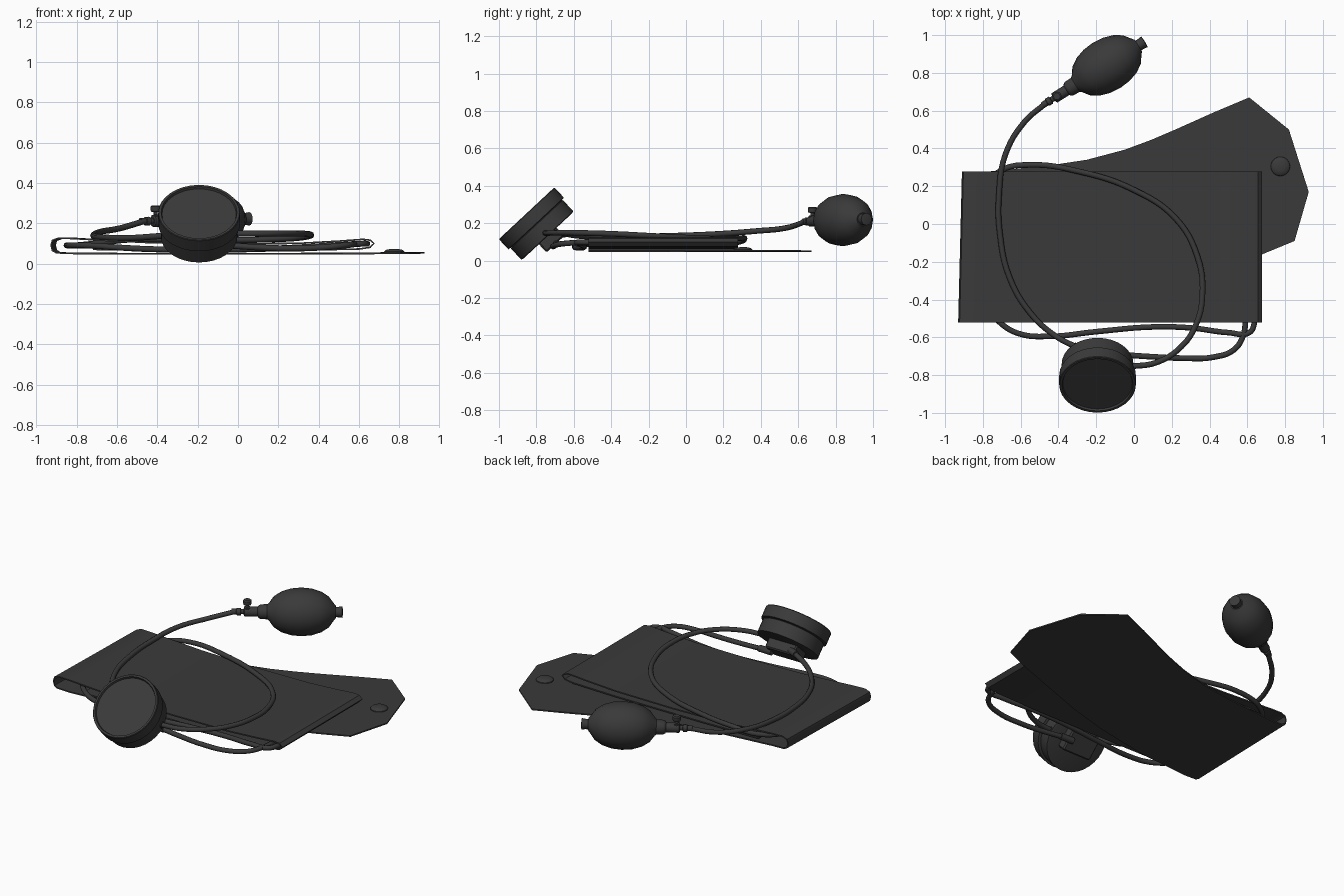
import bpy, bmesh, math
from mathutils import Matrix, Vector

if "Cube" in bpy.data.objects:
    bpy.data.objects.remove(bpy.data.objects["Cube"])

dark = bpy.data.materials.new("dark_grey")
dark.diffuse_color = (0.042, 0.042, 0.042, 1)
dark.use_nodes = True
dark.node_tree.nodes["Principled BSDF"].inputs["Base Color"].default_value = dark.diffuse_color


def add_mesh(name, bm):
    bmesh.ops.recalc_face_normals(bm, faces=bm.faces)
    me = bpy.data.meshes.new(name)
    bm.to_mesh(me)
    bm.free()
    ob = bpy.data.objects.new(name, me)
    bpy.context.collection.objects.link(ob)
    me.materials.append(dark)
    return ob


def lathe(name, profile, origin, axis, segs=24):
    """Revolve (radius, height) points around an axis; ends are capped."""
    mat = Matrix.Translation(origin) @ Vector(axis).to_track_quat('Z', 'Y').to_matrix().to_4x4()
    bm = bmesh.new()
    rings = []
    for r, h in profile:
        rings.append([bm.verts.new(mat @ Vector((r * math.cos(a), r * math.sin(a), h)))
                      for a in (2 * math.pi * i / segs for i in range(segs))])
    for a, b in zip(rings, rings[1:]):
        for i in range(segs):
            j = (i + 1) % segs
            bm.faces.new((a[i], a[j], b[j], b[i]))
    bm.faces.new(rings[0][::-1])
    bm.faces.new(rings[-1])
    return add_mesh(name, bm)


def tube(name, pts, radius=0.015):
    cu = bpy.data.curves.new(name, 'CURVE')
    cu.dimensions = '3D'
    cu.bevel_depth = radius
    cu.bevel_resolution = 2
    cu.resolution_u = 6
    cu.use_fill_caps = True
    sp = cu.splines.new('BEZIER')
    sp.bezier_points.add(len(pts) - 1)
    for bp, p in zip(sp.bezier_points, pts):
        bp.co = p
        bp.handle_left_type = bp.handle_right_type = 'AUTO'
    ob = bpy.data.objects.new(name, cu)
    bpy.context.collection.objects.link(ob)
    cu.materials.append(dark)


# Cuff: one long strip, skewed bottom flap then folded left and right
flap = [(0.925, 0.17, 0.82, 0.50, .053), (0.85, -0.09, 0.61, 0.67, .051),
        (0.68, -0.16, 0.42, 0.59, .05), (0.40, -0.26, 0.23, 0.505, .049),
        (0.15, -0.35, 0.09, 0.445, .049), (-0.10, -0.42, -0.05, 0.393, .049),
        (-0.30, -0.46, -0.25, 0.34, .049), (-0.50, -0.495, -0.45, 0.31, .049),
        (-0.82, -0.522, -0.80, 0.275, .05)]
folds = [(-.88, .053), (-.9, .064), (-.907, .09), (-.9, .115), (-.87, .126), (-.8, .124),
         (-.65, .115), (-.45, .104), (-.1, .097), (.3, .1), (.5, .111), (.62, .12), (.655, .116),
         (.674, .1), (.655, .08), (.6, .072), (.3, .066), (-.3, .066), (-.7, .07)]
stations = flap + [(x - (0.02 if x < -0.6 else 0), -0.522, x, 0.277, z) for x, z in folds]
bm = bmesh.new()
rows = [(bm.verts.new((a, b, z)), bm.verts.new((c, d, z))) for a, b, c, d, z in stations]
for (a, b), (c, d) in zip(rows, rows[1:]):
    bm.faces.new((a, b, d, c))
cuff = add_mesh("cuff", bm)
mod = cuff.modifiers.new("thickness", 'SOLIDIFY')
mod.thickness = 0.008
mod.offset = 0

# Snap button on the flap
lathe("snap_button", [(.052, 0), (.05, .008), (.04, .016), (.025, .019), (.01, .021)],
      (0.775, 0.305, 0.052), (0, 0, 1))

# Gauge, tilted back on the ground
tilt = math.radians(43)
axis = Vector((0, -math.sin(tilt), math.cos(tilt)))
back = Vector((-0.193, -0.739, 0.132))
lathe("gauge_body", [(.175, 0), (.19, .004), (.19, .085), (.184, .088), (.184, .1)], back, axis, 32)
lathe("gauge_bezel", [(.184, .088), (.203, .092), (.203, .162), (.2, .166), (.188, .166), (.184, .154), (.02, .154)],
      back, axis, 32)

# Block behind the gauge that carries the tube ports
bm = bmesh.new()
bmesh.ops.create_cube(bm, size=1, matrix=Matrix.Translation(back - axis * 0.025)
                      @ Matrix.Rotation(tilt, 4, 'X') @ Matrix.Diagonal((0.2, 0.13, 0.07, 1)))
block = add_mesh("gauge_port_block", bm)
bev = block.modifiers.new("soft_edges", 'BEVEL')
bev.width = 0.008
for name, start, end in [("port_left", (-.22, -.70, .14), (-.32, -.645, .145)),
                         ("port_right_upper", (-.12, -.755, .148), (.0, -.755, .148)),
                         ("port_right_lower", (-.12, -.69, .09), (-.03, -.693, .09))]:
    d = Vector(end) - Vector(start)
    lathe(name, [(.02, 0), (.02, d.length)], start, d, 12)

# Squeeze bulb, neck and valve, lined up on one axis
bulb_dir = Vector((0.85, 0.53, 0.02)).normalized()
bulb_mid = Vector((-0.145, 0.84, 0.217))
egg = []
for i in range(1, 10):
    t = math.pi * i / 10
    egg.append((0.14 * math.sin(t) ** 0.85, -0.195 * math.cos(t)))
lathe("bulb", [(.035, -.205)] + egg + [(.036, .198)], bulb_mid, bulb_dir, 16)
lathe("bulb_end_cap", [(.036, .17), (.03, .195), (.03, .215), (.033, .236), (.02, .238)],
      bulb_mid, bulb_dir, 16)
lathe("bulb_neck", [(.045, -.17), (.042, -.235), (.036, -.245), (.029, -.25), (.029, -.325), (.022, -.33)],
      bulb_mid, bulb_dir, 16)
lathe("hose_connector", [(.015, -.32), (.015, -.345), (.022, -.348), (.022, -.37), (.017, -.373), (.017, -.4)],
      bulb_mid, bulb_dir, 12)
knob_at = bulb_mid - bulb_dir * 0.31
lathe("valve_knob", [(.02, 0), (.02, .035), (.01, .037), (.01, .05), (.022, .052), (.025, .06),
                     (.025, .077), (.018, .083)], (knob_at.x, knob_at.y, 0.205), (0, 0, 1), 12)

# Hoses
tube("bulb_hose", [bulb_mid - bulb_dir * 0.38, (-.58, .54, .176), (-.68, .37, .158), (-.715, .15, .142),
                   (-.71, -.05, .134), (-.66, -.28, .129), (-.55, -.47, .126), (-.42, -.59, .134),
                   (-.30, -.655, .145)])
tube("upper_cuff_hose", [(-.02, -.755, .148), (.12, -.733, .148), (.25, -.65, .15), (.325, -.54, .148),
                         (.362, -.38, .143), (.335, -.17, .132), (.22, .03, .122), (0, .18, .117),
                         (-.3, .28, .12), (-.55, .313, .118), (-.70, .285, .1), (-.8, .18, .09),
                         (-.85, -.1, .09), (-.8, -.4, .09), (-.7, -.53, .087), (-.6, -.583, .08),
                         (-.45, -.595, .072), (-.2, -.57, .068), (.1, -.545, .072), (.3, -.55, .08),
                         (.5, -.575, .092), (.61, -.575, .098), (.638, -.52, .098), (.63, -.4, .098)])
tube("lower_cuff_hose", [(-.05, -.693, .09), (.1, -.703, .08), (.25, -.71, .075), (.42, -.705, .08),
                         (.53, -.665, .09), (.578, -.59, .096), (.59, -.5, .096), (.59, -.4, .095)])

# Apply modifiers, then smooth shading with sharp edges kept
for ob in bpy.context.scene.objects:
    ob.select_set(ob.type == 'MESH')
bpy.context.view_layer.objects.active = cuff
bpy.ops.object.convert(target='MESH')
bpy.ops.object.shade_smooth_by_angle(angle=math.radians(35))
